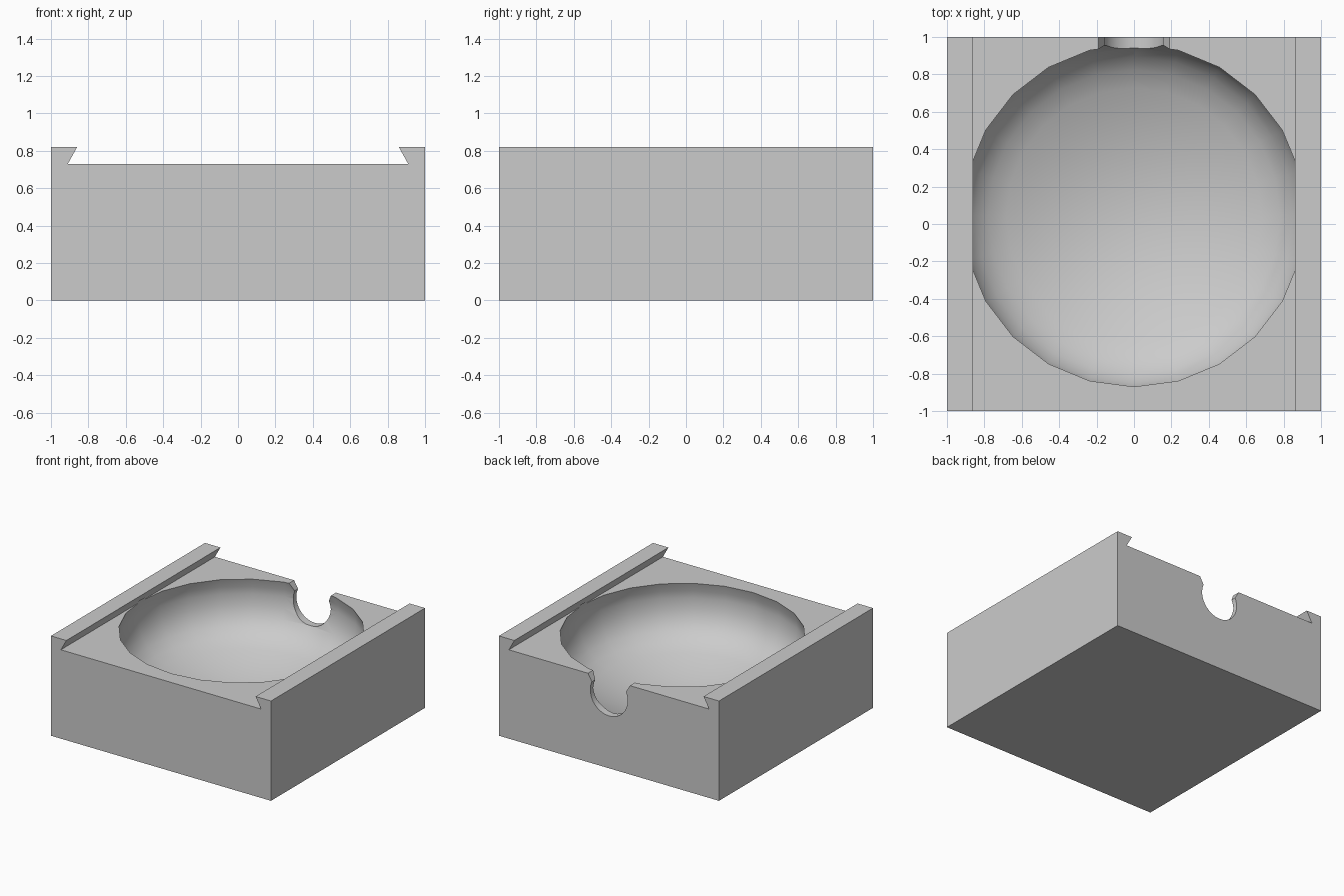
import bpy, bmesh, math

if "Cube" in bpy.data.objects:
    bpy.data.objects.remove(bpy.data.objects["Cube"], do_unlink=True)

grey = bpy.data.materials.new("plain grey")
grey.use_nodes = True
COLOUR = (0.6, 0.6, 0.6, 1)
grey.diffuse_color = COLOUR
grey.node_tree.nodes["Principled BSDF"].inputs["Base Color"].default_value = COLOUR


def make_object(name, bm):
    bmesh.ops.recalc_face_normals(bm, faces=bm.faces)
    mesh = bpy.data.meshes.new(name)
    bm.to_mesh(mesh)
    bm.free()
    mesh.materials.append(grey)
    obj = bpy.data.objects.new(name, mesh)
    bpy.context.collection.objects.link(obj)
    return obj


def extrude_profile(name, points, y0, y1):
    """Extrude an (x, z) outline along y."""
    bm = bmesh.new()
    face = bm.faces.new([bm.verts.new((x, y0, z)) for x, z in points])
    new = bmesh.ops.extrude_face_region(bm, geom=[face])["geom"]
    verts = [g for g in new if isinstance(g, bmesh.types.BMVert)]
    bmesh.ops.translate(bm, verts=verts, vec=(0, y1 - y0, 0))
    return make_object(name, bm)


def mirrored(half):
    return half + [(-x, z) for x, z in reversed(half)]


def lathe(name, profile, centre_y, sides):
    """Spin an (r, z) profile that starts on the axis; cap its open end."""
    bm = bmesh.new()
    verts = [bm.verts.new((r, 0, z)) for r, z in profile]
    edges = [bm.edges.new(pair) for pair in zip(verts, verts[1:])]
    bmesh.ops.spin(bm, geom=verts + edges, cent=(0, 0, 0), axis=(0, 0, 1),
                   angle=math.tau, steps=sides)
    bmesh.ops.remove_doubles(bm, verts=bm.verts, dist=0.0005)
    bmesh.ops.holes_fill(bm, edges=[e for e in bm.edges if e.is_boundary])
    bmesh.ops.translate(bm, verts=bm.verts, vec=(0, centre_y, 0))
    return make_object(name, bm)


# Block with a dovetail channel along its top
block = extrude_profile("mould_block", mirrored(
    [(1, 0), (1, 0.82), (0.86, 0.82), (0.91, 0.73)]), -1, 1)

# Round cavity: shallow dished floor, then a rounded undercut wall
FLOOR, RING, RING_Z = 0.13, 0.78, 0.31
floor = [(RING * i / 8, FLOOR + (RING_Z - FLOOR) * (i / 8) ** 2) for i in range(9)]
wall = [(0.85, 0.37), (0.897, 0.43), (0.927, 0.51), (0.94, 0.6),
        (0.935, 0.66), (0.915, 0.73), (0.908, 0.75)]
bowl = lathe("bowl_cutter", floor + wall, 0.045, 24)

# Pouring notch in the back: round channel with a flared top
arc = [math.radians(-90 + 114 * i / 10) for i in range(1, 11)]
half = [(0.17 * math.cos(a), 0.6 + 0.17 * math.sin(a)) for a in arc]
half = half + [(0.19, 0.73), (0.19, 0.9)]
notch = extrude_profile("notch_cutter", mirrored(half) + [(0, 0.43)], 0.8, 1.1)

# Cut both hollows out of the block
bpy.context.view_layer.objects.active = block
for cutter in (bowl, notch):
    cutter.hide_render = True
    mod = block.modifiers.new(cutter.name, 'BOOLEAN')
    mod.operation = 'DIFFERENCE'
    mod.solver = 'EXACT'
    mod.object = cutter
    bpy.ops.object.modifier_apply(modifier=mod.name)
    bpy.data.objects.remove(cutter, do_unlink=True)

bpy.ops.object.select_all(action='DESELECT')
block.select_set(True)
bpy.ops.object.shade_smooth_by_angle(angle=math.radians(30))
